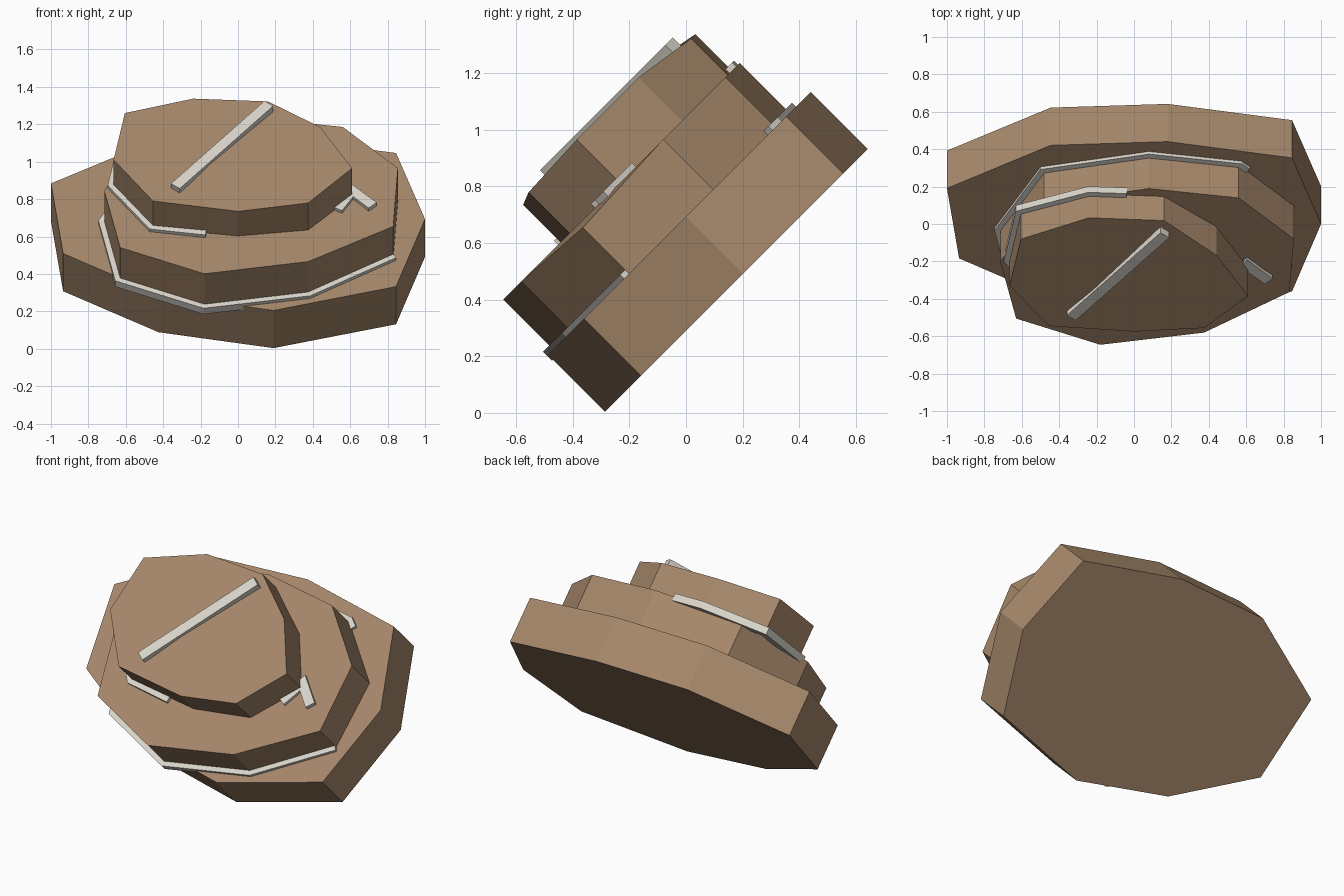
import bpy, bmesh, math
from mathutils import Vector

cube = bpy.data.objects.get("Cube")
if cube:
    bpy.data.objects.remove(cube, do_unlink=True)


def material(name, color):
    mat = bpy.data.materials.new(name)
    mat.use_nodes = True
    mat.diffuse_color = (*color, 1)
    bsdf = mat.node_tree.nodes["Principled BSDF"]
    bsdf.inputs["Base Color"].default_value = (*color, 1)
    bsdf.inputs["Roughness"].default_value = 0.9
    return mat


brown = material("bark brown", (0.38, 0.245, 0.145))
pale = material("pale grey", (0.70, 0.67, 0.60))


def finish(name, bm, mat):
    """Turn the mesh into an object leaning back by 45 degrees."""
    bmesh.ops.recalc_face_normals(bm, faces=bm.faces[:])
    mesh = bpy.data.meshes.new(name)
    bm.to_mesh(mesh)
    bm.free()
    mesh.materials.append(mat)
    obj = bpy.data.objects.new(name, mesh)
    obj.rotation_euler.x = math.pi / 4
    bpy.context.collection.objects.link(obj)
    return obj


def slab(name, rim, base):
    """Irregular prism: the rim gives x, slope position and height."""
    bm = bmesh.new()
    upper = [bm.verts.new(p) for p in rim]
    lower = [bm.verts.new((p[0], p[1], base)) for p in rim]
    bm.faces.new(upper)
    bm.faces.new(lower[::-1])
    for i in range(len(rim)):
        j = (i + 1) % len(rim)
        bm.faces.new((upper[i], lower[i], lower[j], upper[j]))
    finish(name, bm, brown)


def strip(name, path, low, high, half=0.03):
    """Mitred square band swept along a flat path."""
    pts = [Vector(p[:2]) for p in path]
    bm = bmesh.new()
    rings = []
    for i, p in enumerate(pts):
        a = (p - pts[i - 1]).normalized() if i else None
        b = (pts[i + 1] - p).normalized() if i + 1 < len(pts) else None
        a, b = a or b, b or a
        along = (a + b).normalized()
        side = Vector((-along.y, along.x)) * half / max(along.dot(a), 0.5)
        rings.append([bm.verts.new((*(p + side * s), h))
                      for s, h in ((-1, low), (1, low), (1, high), (-1, high))])
    for r, q in zip(rings, rings[1:]):
        for i in range(4):
            j = (i + 1) % 4
            bm.faces.new((r[i], r[j], q[j], q[i]))
    bm.faces.new(rings[0])
    bm.faces.new(rings[-1][::-1])
    finish(name, bm, pale)


# Three stacked slabs
LOW, MID = 0.49, 0.74
bottom = [(-1, .76), (-.445, 1.085), (.18, 1.113), (.845, .99), (1, .49),
          (.845, -.02), (.19, -.20), (-.425, -.08), (-.935, .23)]
middle = [(.83, .205), (.375, -.081), (-.18, -.173), (-.63, .025), (-.715, .456),
          (-.48, .895), (.08, 1.008), (.56, .937), (.855, .626)]
top = [(-.605, .834, .948), (-.24, .969, .922), (.16, .948, .922),
       (.44, .72, .956), (.61, .41, .955), (.375, .158, .944),
       (0, .113, .926), (-.455, .173, .944), (-.665, .481, .948)]
slab("bottom_slab", [(x, v, LOW) for x, v in bottom], 0.205)
slab("middle_slab", [(x, v, MID - (.02 if x == .83 else 0)) for x, v in middle], LOW - .005)
slab("top_slab", top, MID - .01)

# Pale bands lying along the seams
strip("lower_seam_band", middle[:-1] + [(.6, .9)], .465, .51)
strip("upper_seam_band", [(-.17, .13)] + top[:-3:-1][::-1] + top[:2] + [(-.04, .96)],
      .715, .76)
strip("side_twig", [(.53, .30), (.61, .44), (.72, .325)], .715, .76)

# Pale bar across the top
strip("top_bar", [(-.335, .26), (.165, .885)], .92, .97)
